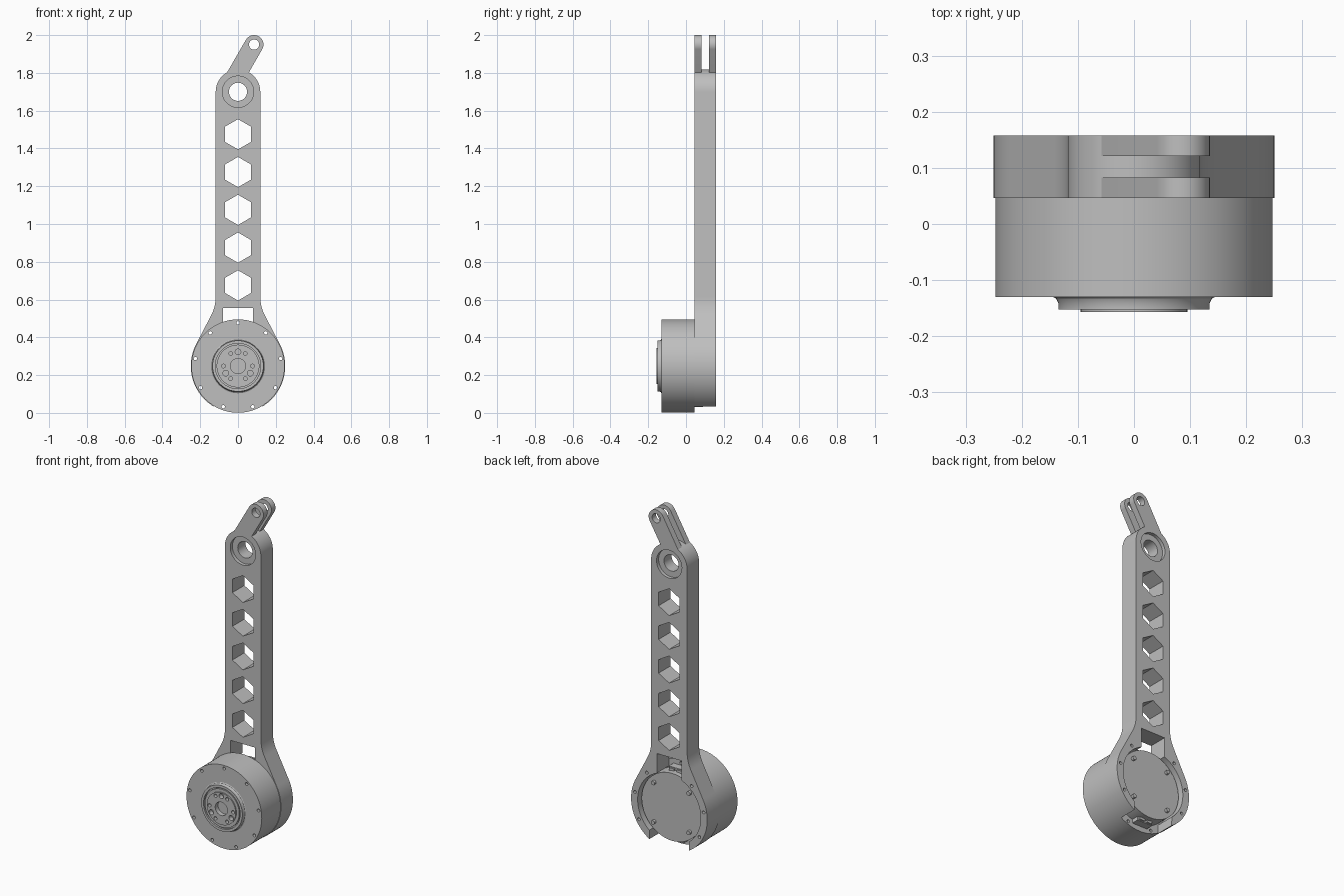
import bpy, bmesh
from math import sin, cos, radians, pi
from mathutils import Matrix, Vector

cube = bpy.data.objects.get("Cube")
if cube:
    bpy.data.objects.remove(cube, do_unlink=True)

GREY = (0.52, 0.52, 0.52, 1)
metal = bpy.data.materials.new("grey metal")
metal.use_nodes = True
metal.diffuse_color = GREY
metal.node_tree.nodes["Principled BSDF"].inputs["Base Color"].default_value = GREY

MOTOR_Z, HEAD_Z = 0.248, 1.7
FRONT, BACK = 0.046, 0.158      # arm thickness along y


def arc(cx, cz, r, a0, a1, n):
    """Points on an arc, angles in degrees."""
    angles = [radians(a0 + (a1 - a0) * i / n) for i in range(n + 1)]
    return [(cx + r * cos(a), cz + r * sin(a)) for a in angles]


def circle(cx, cz, r, n=32, start=0):
    return arc(cx, cz, r, start, start + 360, n)[:-1]


def ring_of(count, cz, ring_r, r, start, n=16):
    """Circles spaced evenly around a bolt circle."""
    return [circle(ring_r * cos(a), cz + ring_r * sin(a), r, n)
            for a in (radians(start) + 2 * pi * i / count for i in range(count))]


def finish(name, bm):
    bmesh.ops.remove_doubles(bm, verts=bm.verts, dist=1e-5)
    bmesh.ops.recalc_face_normals(bm, faces=bm.faces)
    mesh = bpy.data.meshes.new(name)
    bm.to_mesh(mesh)
    bm.free()
    mesh.materials.clear()
    mesh.materials.append(metal)
    obj = bpy.data.objects.new(name, mesh)
    bpy.context.collection.objects.link(obj)
    bpy.ops.object.select_all(action="DESELECT")
    obj.select_set(True)
    bpy.context.view_layer.objects.active = obj
    bpy.ops.object.shade_smooth_by_angle(angle=radians(30))
    return obj


def plate(name, outline, y0, y1, holes=()):
    """Flat x-z outline with holes, extruded from y0 to y1."""
    curve = bpy.data.curves.new(name + "_outline", "CURVE")
    curve.dimensions = "2D"
    curve.fill_mode = "BOTH"
    curve.extrude = (y1 - y0) / 2
    for loop in [outline, *holes]:
        spline = curve.splines.new("POLY")
        spline.points.add(len(loop) - 1)
        for point, (x, z) in zip(spline.points, loop):
            point.co = (x, z, 0, 1)
        spline.use_cyclic_u = True
    helper = bpy.data.objects.new(name + "_outline", curve)
    bpy.context.collection.objects.link(helper)
    graph = bpy.context.evaluated_depsgraph_get()
    mesh = bpy.data.meshes.new_from_object(helper.evaluated_get(graph))
    bm = bmesh.new()
    bm.from_mesh(mesh)
    bpy.data.objects.remove(helper, do_unlink=True)
    bpy.data.curves.remove(curve)
    bpy.data.meshes.remove(mesh)
    place = Matrix.Translation((0, (y0 + y1) / 2, 0)) @ Matrix.Rotation(pi / 2, 4, "X")
    bm.transform(place)
    return finish(name, bm)


def lathe(name, profile, cz, steps=64):
    """Closed (radius, y) profile turned about the y direction."""
    bm = bmesh.new()
    verts = [bm.verts.new((r, y, cz)) for r, y in profile]
    edges = [bm.edges.new((v, verts[i - 1])) for i, v in enumerate(verts)]
    bmesh.ops.spin(bm, geom=verts + edges, cent=(0, 0, cz), axis=(0, 1, 0),
                   angle=2 * pi, steps=steps)
    return finish(name, bm)


def box(name, x, y0, y1, z0, z1):
    return plate(name, [(-x, z0), (x, z0), (x, z1), (-x, z1)], y0, y1)


# Arm: rounded head, straight beam, flared neck and open motor clamp
neck = []
p0, p1, p2 = Vector((0.118, 0.615)), Vector((0.118, 0.562)), Vector((0.143, 0.515))
for i in range(9):
    t = i / 8
    neck.append(tuple(p0 * (1 - t) ** 2 + p1 * 2 * t * (1 - t) + p2 * t * t))
half = (arc(0, HEAD_Z, 0.118, 90, 0, 20) + neck
        + arc(0, MOTOR_Z, 0.25, 27.8, -58.7, 28)
        + arc(0, MOTOR_Z, 0.207, -51.1, 67.3, 36)
        + [(0.08, 0.555)])
arm_outline = half + [(-x, z) for x, z in reversed(half) if x > 1e-4]
hexes = [circle(0, 0.675 + 0.2 * i, 0.08, 6, 30) for i in range(5)]
clamp_holes = [h for i, h in enumerate(ring_of(9, MOTOR_Z, 0.229, 0.009, 90))
               if i not in (0, 4, 5)]
plate("arm", arm_outline, FRONT, BACK,
      hexes + clamp_holes + [circle(0, HEAD_Z, 0.083, 48)])

# Bearing seat, recessed inside the arm head on both sides
plate("bearing_seat", circle(0, HEAD_Z, 0.083, 48), FRONT + 0.02, BACK - 0.02,
      [circle(0, HEAD_Z, 0.048, 48)])

# Forked lever: two parallel plates leaning to the left
lean = radians(60)
along = Vector((cos(lean), sin(lean)))
across = Vector((-sin(lean), cos(lean)))
tip = Vector((0.085, 1.95))
head = Vector((0, HEAD_Z))
offset = (tip - head).dot(across)
base = [head + across * (offset + side) + along * d
        for side, d in ((0.05, 0.035), (0, 0.092), (-0.05, 0.1))]
lever = [tuple(p) for p in base] + arc(tip.x, tip.y, 0.05, -30, 150, 24)
pin_hole = circle(tip.x, tip.y, 0.027)
plate("lever_front", lever, FRONT, 0.083, [pin_hole])
plate("lever_back", lever, 0.121, BACK, [pin_hole])

# Motor housing with its bolt holes, and the narrower rear body
plate("motor_housing", circle(0, MOTOR_Z, 0.247, 96), -0.13, FRONT,
      ring_of(9, MOTOR_Z, 0.229, 0.009, 90))
plate("motor_rear_body", circle(0, MOTOR_Z, 0.2, 80), FRONT, 0.13)

# Output hub: flared collar with a groove, and a drilled face
lathe("hub_collar", [(0.146, -0.129), (0.139, -0.133), (0.135, -0.141),
                     (0.135, -0.152), (0.12, -0.152), (0.12, -0.14),
                     (0.113, -0.14), (0.113, -0.15), (0.09, -0.15),
                     (0.09, -0.129)], MOTOR_Z)
plate("hub_face", circle(0, MOTOR_Z, 0.095, 64), -0.157, -0.129,
      ring_of(3, MOTOR_Z, 0.075, 0.015, 90)
      + ring_of(6, MOTOR_Z, 0.077, 0.01, 0)
      + [circle(0, MOTOR_Z, 0.04)])

# Screw heads on the rear body
for i, outline in enumerate(ring_of(4, MOTOR_Z, 0.165, 0.012, 45)):
    plate(f"rear_screw_{i + 1}", outline, 0.129, 0.146)

# Cable sockets above and below the rear body
for name, side in (("top", 1), ("bottom", -1)):
    low, high = sorted((MOTOR_Z + side * 0.19, MOTOR_Z + side * 0.216))
    box(f"{name}_socket", 0.05, FRONT, 0.09, low, high)
    for x in (-0.025, 0.025):
        pin = box(f"{name}_socket_plug", 0.016, 0.09, 0.1, low + 0.004, high - 0.004)
        pin.location.x = x
